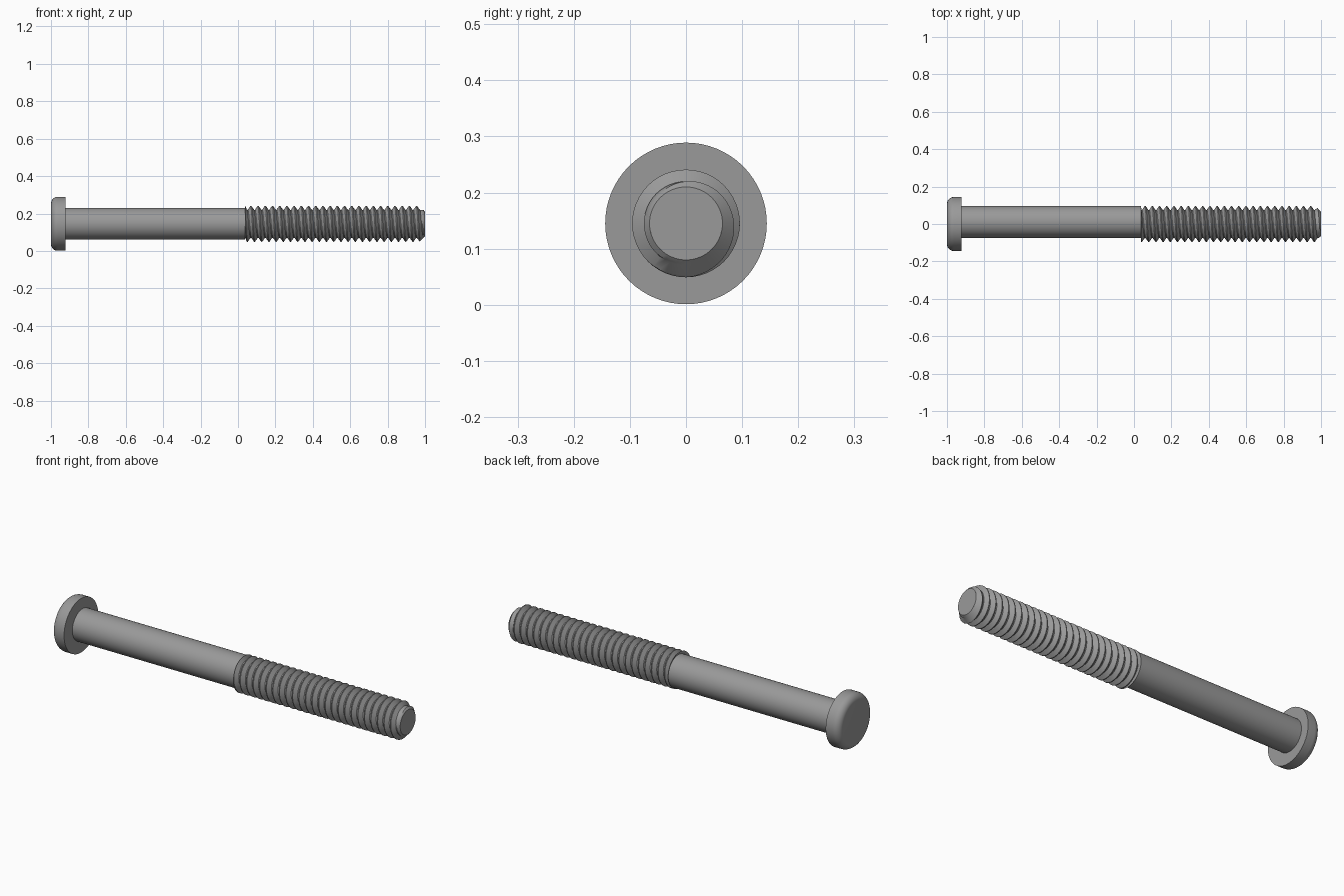
import bpy, bmesh, math

cube = bpy.data.objects.get("Cube")
if cube:
    bpy.data.objects.remove(cube, do_unlink=True)

AXIS_Z = 0.145
SEG = 64

steel = bpy.data.materials.new("grey_steel")
steel.use_nodes = True
GREY = (0.32, 0.32, 0.32, 1)
steel.diffuse_color = GREY
steel.node_tree.nodes["Principled BSDF"].inputs["Base Color"].default_value = GREY


def make_object(name, bm, y=0.0, sharp=30):
    bmesh.ops.remove_doubles(bm, verts=bm.verts, dist=1e-6)
    bmesh.ops.recalc_face_normals(bm, faces=bm.faces)
    mesh = bpy.data.meshes.new(name)
    bm.to_mesh(mesh)
    bm.free()
    mesh.materials.append(steel)
    ob = bpy.data.objects.new(name, mesh)
    ob.location = (0, y, AXIS_Z)
    bpy.context.collection.objects.link(ob)
    bpy.ops.object.select_all(action='DESELECT')
    ob.select_set(True)
    bpy.context.view_layer.objects.active = ob
    bpy.ops.object.shade_smooth_by_angle(angle=math.radians(sharp))
    return ob


def ring_point(x, r, a):
    return (x, r * math.cos(a), r * math.sin(a))


def lathe(name, profile, y=0.0):
    """Revolve (x, radius) points about the x axis and cap both ends."""
    bm = bmesh.new()
    rings = [[bm.verts.new(ring_point(x, r, math.tau * j / SEG)) for j in range(SEG)]
             for x, r in profile]
    for a, b in zip(rings, rings[1:]):
        for j in range(SEG):
            k = (j + 1) % SEG
            bm.faces.new((a[j], a[k], b[k], b[j]))
    bm.faces.new(rings[0])
    bm.faces.new(rings[-1])
    return make_object(name, bm, y)


# Pan head with a rounded outer edge
HEAD_R, ROUND = 0.144, 0.036
curve = [(-1 + ROUND * (1 - math.cos(t)), HEAD_R - ROUND * (1 - math.sin(t)))
         for t in (math.pi / 2 * i / 8 for i in range(9))]
lathe("head", curve + [(-0.923, HEAD_R)])

# Plain shank, set slightly off the thread axis
START, END = 0.038, 1.0
lathe("shank", [(-0.925, 0.085), (START, 0.085)], y=0.011)

# Right-handed helical thread with a chamfered tip
PITCH, CREST, ROOT, TIP = 0.0385, 0.096, 0.075, 0.065
TOOTH = [(0, ROOT), (0.12, ROOT), (0.5, CREST), (0.62, CREST)]
STEPS = 48
bm = bmesh.new()
turns = math.ceil((END - START) / PITCH) + 2
rows = []
for i in range(STEPS + 1):
    row = []
    for n in range(-2, turns):
        for offset, r in TOOTH:
            x = START + PITCH * (n + offset + i / STEPS)
            x = min(max(x, START), END)
            r = min(r, TIP + (END - x) * 1.1)
            row.append(bm.verts.new(ring_point(x, r, math.tau * i / STEPS)))
    rows.append(row)
for a, b in zip(rows, rows[1:]):
    for k in range(len(a) - 1):
        quad = (a[k], a[k + 1], b[k + 1], b[k])
        if len({tuple(round(c, 6) for c in v.co) for v in quad}) > 2:
            bm.faces.new(quad)
bmesh.ops.dissolve_degenerate(bm, dist=1e-6, edges=bm.edges)
make_object("thread", bm)

# Flat tip closing the thread, and the disc behind its first turn
lathe("thread_tip", [(END - 0.03, TIP), (END, TIP)])
lathe("thread_collar", [(START, ROOT), (START + 0.004, ROOT)])
